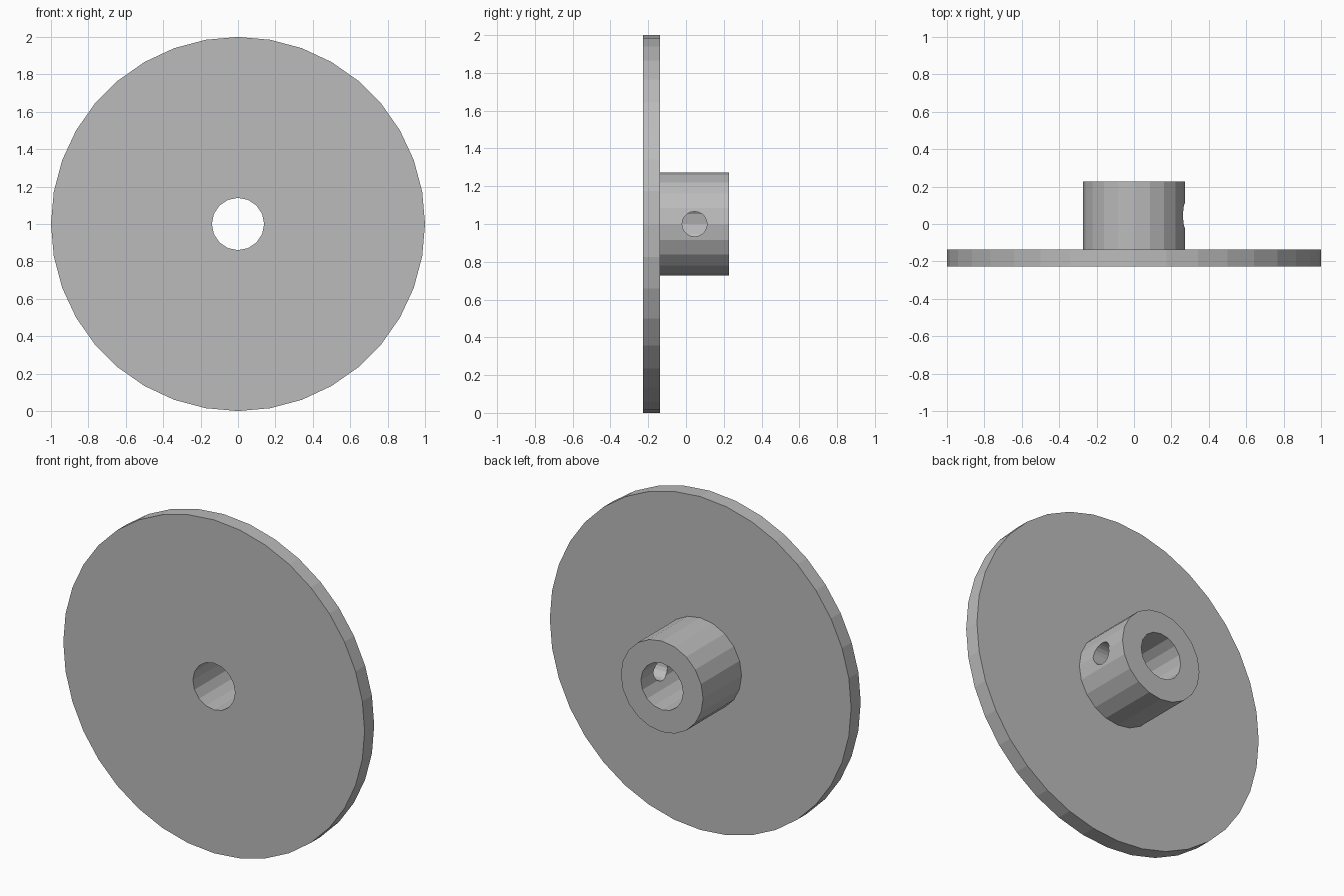
import bpy
import bmesh
from math import pi, cos, sin
from mathutils import Matrix

cube = bpy.data.objects.get("Cube")
if cube:
    bpy.data.objects.remove(cube, do_unlink=True)

# Plain grey metal
grey = bpy.data.materials.new("plain_grey")
grey.use_nodes = True
grey.diffuse_color = (0.5, 0.5, 0.5, 1)
grey.node_tree.nodes["Principled BSDF"].inputs["Base Color"].default_value = grey.diffuse_color

CENTRE_Z = 1.0
FRONT, STEP, BACK = -0.228, -0.137, 0.228


def cylinder(name, radius, start, end, sides, axis="Y"):
    """Closed prism from start to end along the Y or X axis."""
    bm = bmesh.new()
    turn = Matrix.Rotation(pi / 2, 4, "X" if axis == "Y" else "Y")
    rings = []
    for depth in (start, end):
        ring = []
        for i in range(sides):
            a = 2 * pi * i / sides
            u, v = radius * cos(a), radius * sin(a)
            co = (u, depth, v) if axis == "Y" else (depth, u, v)
            ring.append(bm.verts.new(co))
        rings.append(ring)
    low, high = rings
    bm.faces.new(low)
    bm.faces.new(high)
    for i in range(sides):
        j = (i + 1) % sides
        bm.faces.new((low[i], low[j], high[j], high[i]))
    bmesh.ops.recalc_face_normals(bm, faces=bm.faces)
    mesh = bpy.data.meshes.new(name)
    bm.to_mesh(mesh)
    bm.free()
    mesh.materials.append(grey)
    obj = bpy.data.objects.new(name, mesh)
    obj.location.z = CENTRE_Z
    bpy.context.collection.objects.link(obj)
    return obj


def boolean(target, other, operation):
    mod = target.modifiers.new(other.name, "BOOLEAN")
    mod.operation = operation
    mod.solver = "EXACT"
    mod.object = other
    other.hide_render = True
    bpy.context.view_layer.objects.active = target
    bpy.ops.object.modifier_apply(modifier=mod.name)
    bpy.data.objects.remove(other, do_unlink=True)


# Flat disc with a hub standing on its back
wheel = cylinder("disc_with_hub", 1.0, FRONT, STEP, 36)
hub = cylinder("hub", 0.273, STEP - 0.04, BACK, 20)
boolean(wheel, hub, "UNION")

# Shaft bore right through the middle
bore = cylinder("shaft_bore", 0.14, FRONT - 0.1, BACK + 0.1, 16)
boolean(wheel, bore, "DIFFERENCE")

# Set screw hole through the left wall of the hub only
screw_hole = cylinder("set_screw_hole", 0.066, 0.05, 0.4, 20, axis="X")
screw_hole.location.y = (STEP + BACK) / 2
bpy.context.view_layer.update()
boolean(wheel, screw_hole, "DIFFERENCE")
